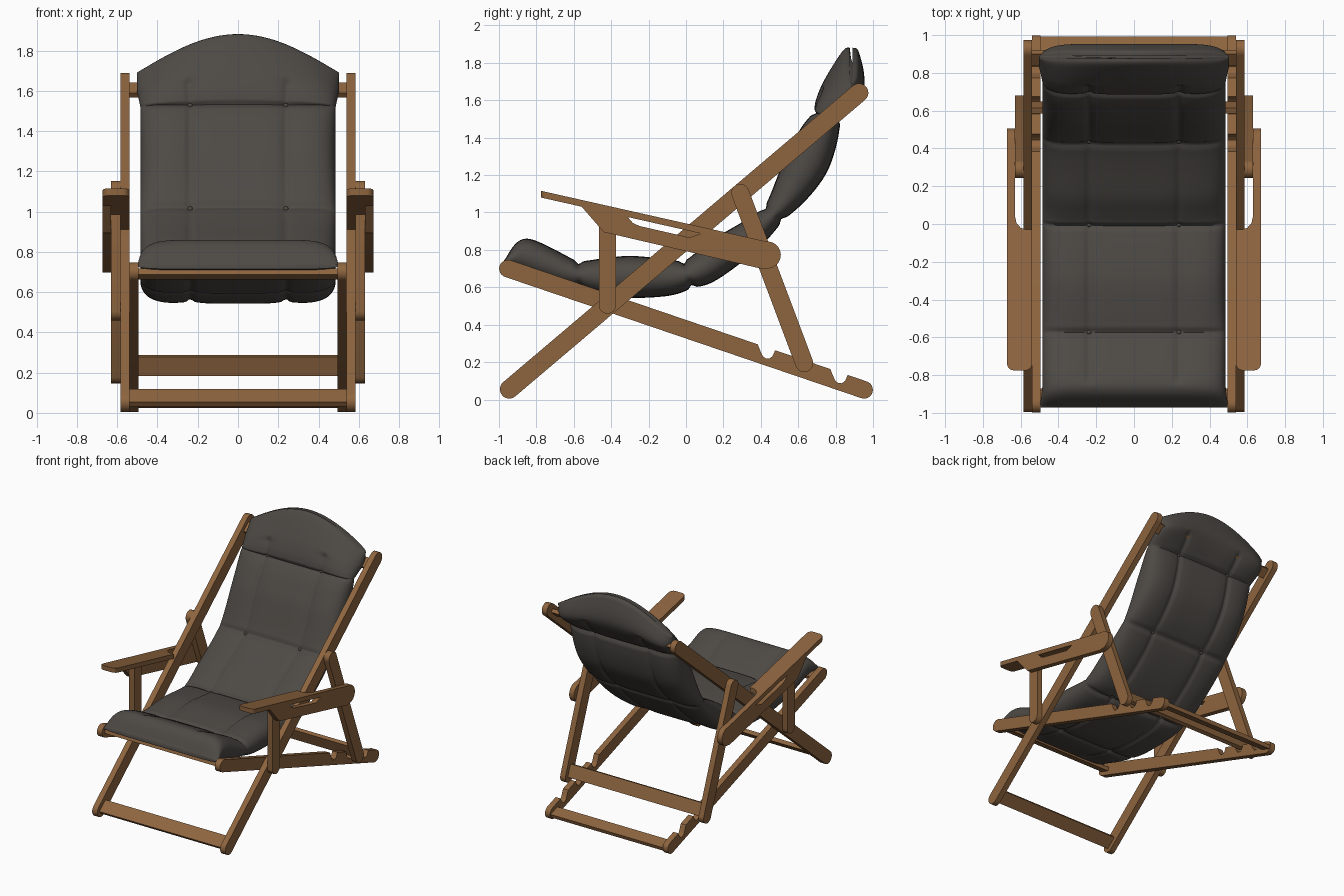
import bpy, bmesh, math
from mathutils import Vector

if "Cube" in bpy.data.objects:
    bpy.data.objects.remove(bpy.data.objects["Cube"])


def material(name, rgb):
    m = bpy.data.materials.new(name)
    m.diffuse_color = (*rgb, 1)
    m.use_nodes = True
    m.node_tree.nodes["Principled BSDF"].inputs["Base Color"].default_value = m.diffuse_color
    return m


WOOD = material("warm wood", (0.27, 0.13, 0.05))
CLOTH = material("charcoal fabric", (0.075, 0.068, 0.06))


def finish(bm, name, mat, angle=35):
    bmesh.ops.recalc_face_normals(bm, faces=bm.faces)
    me = bpy.data.meshes.new(name)
    bm.to_mesh(me)
    bm.free()
    ob = bpy.data.objects.new(name, me)
    bpy.context.collection.objects.link(ob)
    me.materials.append(mat)
    bpy.ops.object.select_all(action='DESELECT')
    ob.select_set(True)
    bpy.context.view_layer.objects.active = ob
    bpy.ops.object.shade_smooth_by_angle(angle=math.radians(angle))
    return ob


def prism(name, lower, upper, mirror=True):
    """Solid between two matching outlines, repeated on the other side."""
    bm = bmesh.new()
    for s in ((1, -1) if mirror else (1,)):
        a = [bm.verts.new((s * x, y, z)) for x, y, z in lower]
        b = [bm.verts.new((s * x, y, z)) for x, y, z in upper]
        bm.faces.new(a)
        bm.faces.new(b)
        n = len(a)
        for i in range(n):
            j = (i + 1) % n
            bm.faces.new((a[i], a[j], b[j], b[i]))
    return finish(bm, name, WOOD)


def side_part(name, pts, x0, x1):
    return prism(name, [(x0, *p) for p in pts], [(x1, *p) for p in pts])


def arc(cy, cz, r, a0, a1, n=12):
    return [(cy + r * math.cos(math.radians(a0 + (a1 - a0) * i / n)),
             cz + r * math.sin(math.radians(a0 + (a1 - a0) * i / n))) for i in range(n + 1)]


def slat(p, q, r, notches=()):
    """Round-ended slat outline from p to q, with notches in its upper edge."""
    p, q = Vector(p), Vector(q)
    d = (q - p).normalized()
    n = Vector((-d.y, d.x))
    length = (q - p).length
    loc = arc(0, 0, r, 270, 90)
    for s in notches:
        loc += [(s - .065, r), (s - .035, r - .035), (s - .018, r - .052), (s, r - .057),
                (s + .018, r - .052), (s + .03, r - .035), (s + .033, r)]
    loc += arc(length, 0, r, 90, -90)
    return [tuple(p + d * a + n * b) for a, b in loc]


def bar(name, centre, direction, w, t, half):
    """Flat cross bar spanning the chair."""
    d = Vector(direction).normalized()
    n = Vector((-d.y, d.x))
    c = Vector(centre)
    pts = [c + d * a * w / 2 + n * b * t / 2 for a, b in ((-1, -1), (1, -1), (1, 1), (-1, 1))]
    prism(name, [(-half, *p) for p in pts], [(half, *p) for p in pts], False)


# side frames
BACK = ((-.945, .055), (.925, 1.64))
SEAT = ((-.952, .70), (.952, .052))
STRUT = ((.29, 1.105), (.632, .195))
side_part("back_rail", slat(*BACK, .05), .54, .585)
side_part("seat_rail", slat(*SEAT, .047, (1.46, 1.67, 1.87)), .495, .54)
side_part("rear_strut", slat(*STRUT, .048), .585, .63)
side_part("arm_post", arc(-.42, .505, .046, 180, 360) + [(-.374, .985), (-.466, .985)], .585, .63)

# arm side panel with long slot under the plate
side_part("arm_panel", [(-.57, 1.045), (-.44, .895), (.41, .698)] + arc(.435, .773, .072, -95, 75)
          + [(.09, .892), (.02, .866), (-.25, .928), (-.285, .945), (-.315, .98)], .63, .672)

# sloping arm plate, wide at the front and narrow behind
plate = [(.672, .45), (.632, .45), (.63, .04), (.622, .005), (.60, -.02), (.57, -.03), (.54, -.03)]
plate += arc(.575, -.74, .035, 180, 270, 5) + arc(.637, -.74, .035, 270, 360, 5)


def arm_z(y):
    return 1.117 - .225 * (y + .78)


prism("arm_plate", [(x, y, arm_z(y) - .036) for x, y in plate], [(x, y, arm_z(y)) for x, y in plate])

# cross bars
dback = Vector(BACK[1]) - Vector(BACK[0])
dseat = Vector(SEAT[1]) - Vector(SEAT[0])
dstrut = Vector(STRUT[1]) - Vector(STRUT[0])
bar("foot_bar", (-.92, .076), dback, .10, .03, .54)
bar("top_bar", (.88, 1.605), dback, .08, .03, .54)
bar("seat_front_bar", (-.925, .69), dseat, .08, .03, .495)
bar("rear_floor_bar", (.945, .054), dseat, .09, .03, .495)
bar("strut_bar", (.617, .235), dstrut, .10, .03, .585)

# quilted cushion: upper and lower side profiles (y, z)
UP = [(-.972, .745), (-.855, .86), (-.575, .755), (-.3, .768), (-.02, .755), (.14, .855),
      (.405, 1.035), (.545, 1.33), (.665, 1.54), (.735, 1.70), (.835, 1.86), (.875, 1.882)]
LOW = [(-.972, .715), (-.86, .665), (-.57, .575), (-.27, .543), (.04, .582), (.28, .72),
       (.53, .95), (.745, 1.2), (.845, 1.49), (.95, 1.68), (.925, 1.855), (.89, 1.882)]
LAST = len(UP) - 1
SEAMS = (2, 4, 6, 8)
SEAM_V = .49


def spline(pts, u):
    i = min(int(u), LAST - 1)
    t = u - i
    a, b, c, d = (Vector(pts[max(0, min(LAST, k))]) for k in (i - 1, i, i + 1, i + 2))
    return .5 * (2 * b + (c - a) * t + (2 * a - 5 * b + 4 * c - d) * t * t
                 + (3 * b - a - 3 * c + d) * t ** 3)


def surface(u, v, side):
    top, low = spline(UP, u), spline(LOW, u)
    du = min(abs(u - s) for s in SEAMS)
    dv = abs(abs(v) - SEAM_V)
    mask = max(0, min(1, (u - 1) * 4, (9 - u) * 4))
    dip = .2 * math.exp(-(du / .06) ** 2) + .14 * math.exp(-(du / .25) ** 2)
    dip += mask * (.13 * math.exp(-(dv / .03) ** 2) + .07 * math.exp(-(dv / .13) ** 2))
    p = (top + low) / 2 + (top - low) / 2 * side * max(0, 1 - abs(v) ** 8) ** .5 * (1 - dip)
    ends = max(0, 1 - u) + max(0, min(1, u - 8))
    x = v * (.485 + .018 * min(1, ends))
    z = p.y
    if u > 8:  # arched top edge of the headrest
        z = 1.52 + (z - 1.52) * (1 if z < 1.52 else .47 + .53 * math.cos(v * math.pi / 2))
    return Vector((x, p.x, z))


NU, NV = LAST * 24, 96
vs = [math.sin(math.pi / 2 * (2 * k / NV - 1)) for k in range(NV + 1)]
loop = [(v, 1) for v in vs] + [(v, -1) for v in vs[-2:0:-1]]
bm = bmesh.new()
rings = [[bm.verts.new(surface(LAST * i / NU, v, s)) for v, s in loop] for i in range(NU + 1)]
for r0, r1 in zip(rings, rings[1:]):
    for k in range(len(loop)):
        m = (k + 1) % len(loop)
        bm.faces.new((r0[k], r0[m], r1[m], r1[k]))
bm.faces.new(rings[0])
bm.faces.new(rings[-1])
finish(bm, "cushion", CLOTH, 60)

# buttons where the seams cross
bm = bmesh.new()
for u in SEAMS:
    for v in (-SEAM_V, SEAM_V):
        for s in (1, -1):
            ret = bmesh.ops.create_uvsphere(bm, u_segments=12, v_segments=8, radius=.014)
            bmesh.ops.translate(bm, verts=ret["verts"], vec=surface(u, v, s))
finish(bm, "buttons", CLOTH)
